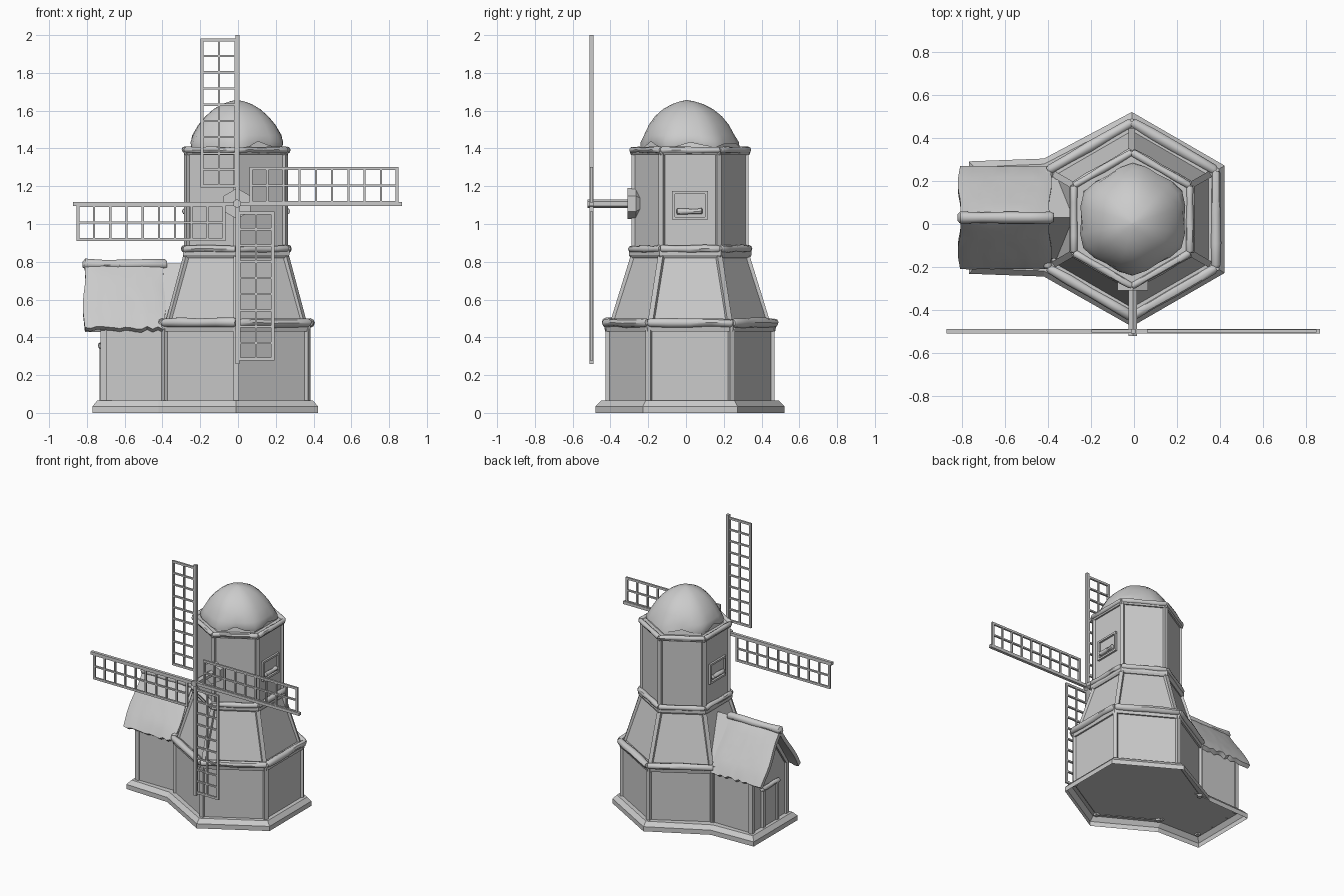
import bpy, bmesh, random
from math import sin, cos, pi, radians
from mathutils import Vector, Matrix

if "Cube" in bpy.data.objects:
    bpy.data.objects.remove(bpy.data.objects["Cube"])

random.seed(4)
CX, CY = -0.01, 0.022          # tower axis
HY = 0.03                      # annex centre line


def finish(name, bm, smooth=False):
    bmesh.ops.recalc_face_normals(bm, faces=bm.faces)
    me = bpy.data.meshes.new(name)
    bm.to_mesh(me)
    bm.free()
    ob = bpy.data.objects.new(name, me)
    bpy.context.collection.objects.link(ob)
    if smooth:
        bpy.ops.object.select_all(action='DESELECT')
        ob.select_set(True)
        bpy.context.view_layer.objects.active = ob
        bpy.ops.object.shade_smooth_by_angle(angle=radians(45))
    return ob


def hexpt(k, r, z):
    a = pi / 2 + k * pi / 3
    return Vector((CX + r * cos(a), CY + r * sin(a), z))


def loft(bm, rings, bottom=True, top=True):
    vs = [[bm.verts.new(p) for p in ring] for ring in rings]
    n = len(vs[0])
    for a, b in zip(vs, vs[1:]):
        for i in range(n):
            bm.faces.new((a[i], a[(i + 1) % n], b[(i + 1) % n], b[i]))
    if bottom:
        bm.faces.new(vs[0])
    if top:
        bm.faces.new(vs[-1])


def hex_tier(name, prof, top=False):
    bm = bmesh.new()
    loft(bm, [[hexpt(k, r, z) for k in range(6)] for r, z in prof], False, top)
    return finish(name, bm)


def bar(bm, p, q, w, h, up=(0, 0, 1)):
    """Box from p to q, w wide sideways and h deep along up."""
    p, q, up = Vector(p), Vector(q), Vector(up)
    d = (q - p).normalized()
    s = d.cross(up).normalized() * w / 2
    u = s.cross(d).normalized() * h / 2
    loft(bm, [[c + s + u, c - s + u, c - s - u, c + s - u] for c in (p, q)])


def log(bm, p, q, r, n=8, wob=0.12):
    """Slightly uneven round log."""
    p, q = Vector(p), Vector(q)
    d = (q - p).normalized()
    s = d.cross(Vector((0, 0, 1))).normalized()
    u = s.cross(d)
    rings = []
    for t, f in ((0, .7), (.03, 1), (.25, 1), (.5, 1), (.75, 1), (.97, 1), (1, .7)):
        c = p.lerp(q, t) + u * random.uniform(-wob, wob) * r
        k = r * f * random.uniform(1 - wob, 1 + wob)
        rings.append([c + (s * cos(a) + u * sin(a)) * k
                      for a in (2 * pi * i / n for i in range(n))])
    loft(bm, rings)


def log_ring(name, r, z, thick):
    bm = bmesh.new()
    for k in range(6):
        log(bm, hexpt(k, r, z), hexpt(k + 1, r, z), thick)
    finish(name, bm, True)


def corner_posts(name, r0, z0, r1, z1, w):
    bm = bmesh.new()
    for k in range(6):
        bar(bm, hexpt(k, r0, z0), hexpt(k, r1, z1), w, 0.03, hexpt(k, 1, 0) - hexpt(k, 0, 0))
    finish(name, bm)


# Shared chamfered plinth following tower and annex, open underneath
bm = bmesh.new()
rings = []
for r, x0, w, z in ((.50, -.77, .262, 0), (.50, -.77, .262, .035), (.47, -.745, .236, .065)):
    annex = [(-.42, w + .013), (x0, w), (x0, -w), (-.42, -w - .013)]
    rings.append([hexpt(0, r, z)] + [Vector((x, HY + y, z)) for x, y in annex]
                 + [hexpt(k, r, z) for k in (3, 4, 5)])
loft(bm, rings, bottom=False)
finish("plinth", bm)

# Tower tiers
hex_tier("lower_walls", [(.436, .06), (.436, .47)])
hex_tier("middle_walls", [(.412, .47), (.412, .49), (.300, .84)])
hex_tier("upper_walls", [(.300, .84), (.300, 1.395)], True)
corner_posts("lower_posts", .432, .05, .432, .46, .03)
corner_posts("middle_posts", .408, .48, .297, .84, .03)
corner_posts("upper_posts", .295, .86, .295, 1.38, .028)

# Trim plates and log rings between the tiers
hex_tier("lower_trim", [(.436, .43), (.45, .43), (.455, .455), (.455, .485), (.412, .485)])
hex_tier("middle_trim", [(.305, .82), (.315, .82), (.325, .835), (.325, .865), (.30, .865)])
hex_tier("upper_trim", [(.30, 1.365), (.312, 1.365), (.318, 1.375), (.318, 1.395), (.30, 1.395)])
log_ring("lower_log_ring", .452, .477, .024)
log_ring("middle_log_ring", .316, .868, .019)
log_ring("upper_log_ring", .312, 1.392, .017)

# Thatched dome: pointed, faintly six-sided, with ragged lower edge
bm = bmesh.new()
N = 24
rings = []
for j, (r, z) in enumerate([(.25, 1.405), (.25, 1.435), (.238, 1.47), (.208, 1.525), (.172, 1.57),
                            (.128, 1.608), (.08, 1.635), (.035, 1.65), (.004, 1.656)]):
    ring = []
    for i in range(N):
        a = 2 * pi * i / N
        six = cos(6 * (a - pi / 2))
        k = r * (1 + (.05 if j < 2 else .02) * six + .015 * sin(2 * a + j))
        dz = random.uniform(0, .04) * (1 - six) / 2 if j == 0 else 0
        ring.append(Vector((CX + .004 + k * cos(a), CY - .018 * j / 8 + k * sin(a), z + dz)))
    rings.append(ring)
loft(bm, rings, bottom=False)
finish("dome_roof", bm, True)
hex_tier("dome_base", [(.262, 1.39), (.25, 1.44)])

# Windows on the two side faces: slim frame and sill log
for side, label in ((1, "right"), (-1, "left")):
    x = CX + side * .262
    bm = bmesh.new()
    y0, y1, z0, z1 = -.066, .108, 1.031, 1.167
    for z in (z0, z1):
        bar(bm, (x, y0 - .008, z), (x, y1 + .008, z), .024, .014)
    for y in (y0, y1):
        bar(bm, (x, y, z0), (x, y, z1), .014, .024, (1, 0, 0))
    finish(label + "_window_frame", bm)
    bm = bmesh.new()
    log(bm, (x + side * .008, -.05, 1.067), (x + side * .008, .087, 1.067), .015)
    finish(label + "_window_sill", bm, True)


def gable(name, x0, x1, w, zlow, zeave, ztop):
    bm = bmesh.new()
    loft(bm, [[Vector((x, HY - w, zlow)), Vector((x, HY + w, zlow)), Vector((x, HY + w, zeave)),
               Vector((x, HY, ztop)), Vector((x, HY - w, zeave))] for x in (x0, x1)], top=False)
    finish(name, bm)


gable("annex_walls", -.712, -.34, .208, .06, .45, .755)
gable("annex_roof_joint", -.40, -.26, .19, .49, .515, .79)

# Annex corner posts and gable rafters
bm = bmesh.new()
for s in (-1, 1):
    bar(bm, (-.712, HY + s * .203, .05), (-.712, HY + s * .203, .46), .03, .03, (1, 0, 0))
    bar(bm, (-.395, HY + s * .205, .05), (-.395, HY + s * .205, .45), .018, .03, (0, 1, 0))
    bar(bm, (-.716, HY + s * .215, .435), (-.716, HY, .745), .025, .03)
finish("annex_timbers", bm)

# Door: recessed leaf, jambs and lintel log
bm = bmesh.new()
bar(bm, (-.712, HY, .06), (-.712, HY, .34), .02, .14, (0, 1, 0))
finish("door", bm)
bm = bmesh.new()
for s in (-1, 1):
    bar(bm, (-.717, HY + s * .08, .06), (-.717, HY + s * .08, .35), .03, .024, (0, 1, 0))
finish("door_jambs", bm)
bm = bmesh.new()
log(bm, (-.725, HY - .105, .355), (-.725, HY + .105, .355), .016)
finish("door_lintel", bm, True)

# Annex thatch: two lumpy slabs with ragged eaves
for s, label in ((-1, "front"), (1, "back")):
    bm = bmesh.new()
    nx, ny = 14, 8
    nrm = Vector((0, s * .81, .57))
    grid = []
    for j in range(ny + 1):
        t = j / ny
        row = []
        for i in range(nx + 1):
            u = i / nx
            x = -.815 + .425 * u + .007 * sin(7 * t + 3 * u)
            drop = random.uniform(-.014, .004) if j == ny else 0
            p = Vector((x, HY + s * .24 * t, .80 - .345 * t + drop))
            row.append(bm.verts.new(p + nrm * (.012 * sin(pi * u) ** .5 * sin(pi * t) ** .5
                                               + random.uniform(-.002, .002)) if 0 < i < nx else p))
        grid.append(row)
    for j in range(ny):
        for i in range(nx):
            bm.faces.new((grid[j][i], grid[j][i + 1], grid[j + 1][i + 1], grid[j + 1][i]))
    res = bmesh.ops.extrude_face_region(bm, geom=bm.faces[:], use_keep_orig=True)
    for v in (g for g in res["geom"] if isinstance(g, bmesh.types.BMVert)):
        v.co -= nrm * .03
    finish(label + "_thatch", bm, True)
bm = bmesh.new()
log(bm, (-.822, HY, .788), (-.375, HY, .785), .027, 10)
finish("ridge_log", bm, True)

# Sail hub block and shaft (hexagonal, point up)
bm = bmesh.new()
for prof in (((.082, -.31), (.082, -.265), (.042, -.225)),
             ((.023, -.522), (.023, -.25))):
    loft(bm, [[Vector((-.005 + r * sin(k * pi / 3), y, 1.108 + r * cos(k * pi / 3)))
               for k in range(6)] for r, y in prof])
finish("sail_shaft", bm)

# Four lattice sails, each a quarter turn of the same blade
YS = -.50
for k, label in enumerate(("right", "upper", "left", "lower")):
    bm = bmesh.new()
    bar(bm, (0, YS, 0), (.87, YS, 0), .022, .022)
    a, b, w = .072, .845, .187
    for j in range(3):
        t = .016 if j != 1 else .011
        z = .008 + (w - .008) * j / 2
        bar(bm, (a, YS, z), (b, YS, z), .014, t)
    for i in range(10):
        x = a + (b - a) * i / 9
        t = .016 if i in (0, 9) else .011
        bar(bm, (x, YS, 0), (x, YS, w + .008), t, .014, (0, 1, 0))
    bmesh.ops.rotate(bm, verts=bm.verts, cent=(0, 0, 0), matrix=Matrix.Rotation(-k * pi / 2, 3, 'Y'))
    bmesh.ops.translate(bm, verts=bm.verts, vec=(-.003, 0, 1.13 if k % 2 else 1.106))
    finish(label + "_sail", bm)
